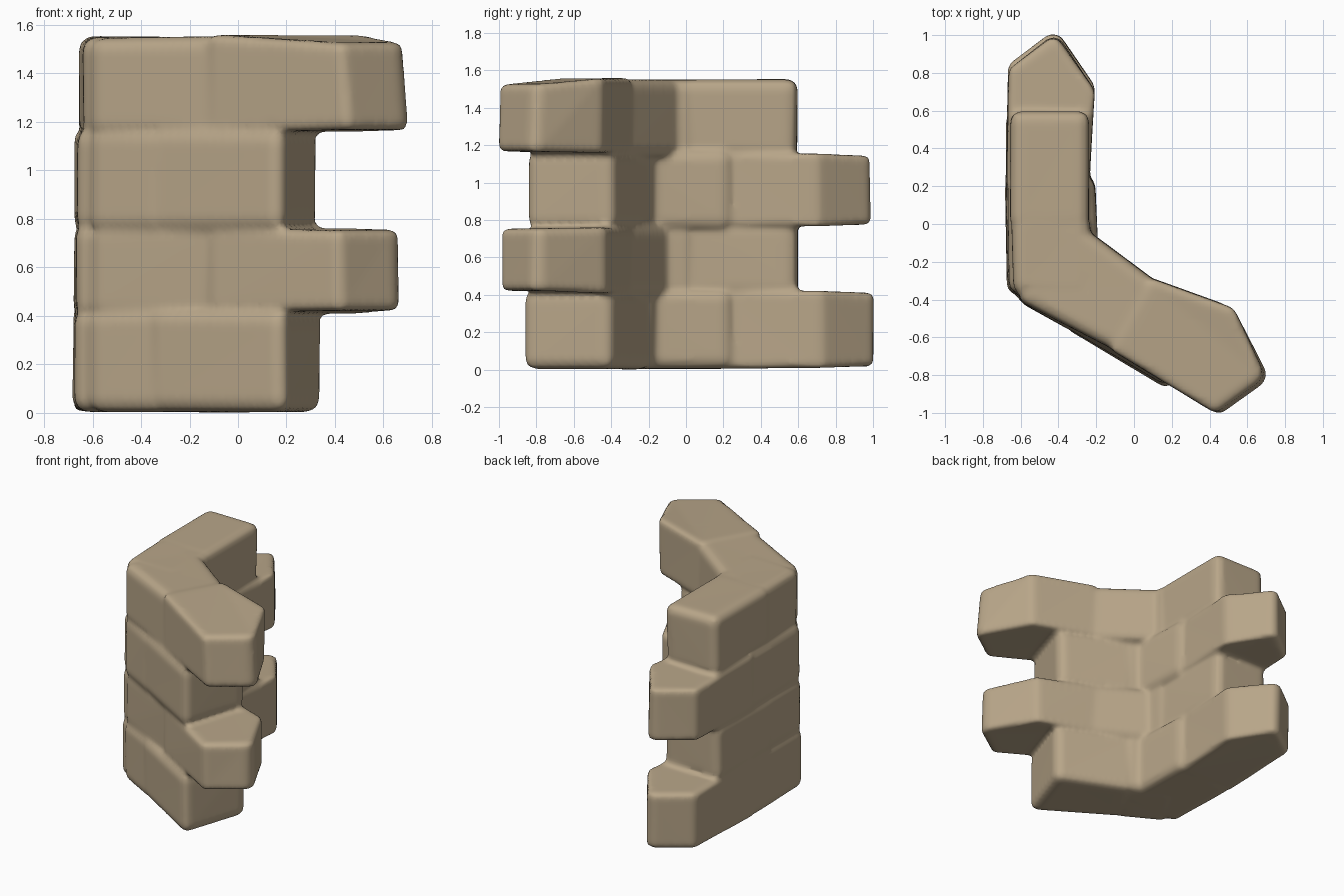
import bpy
import bmesh
import math
import random
from mathutils import Vector

random.seed(4)
if "Cube" in bpy.data.objects:
    bpy.data.objects.remove(bpy.data.objects["Cube"], do_unlink=True)

stone = bpy.data.materials.new("tan stone")
stone.use_nodes = True
colour = (0.48, 0.38, 0.25, 1)
stone.diffuse_color = colour
stone.node_tree.nodes["Principled BSDF"].inputs["Base Color"].default_value = colour

# Each arm starts at the outer corner: along = its run, across = towards the inside
corner = Vector((-0.67, -0.37, 0))
slope = math.radians(-30)
ARMS = {
    "left": (Vector((0, 1, 0)), Vector((1, 0, 0))),
    "right": (Vector((math.cos(slope), math.sin(slope), 0)),
              Vector((-math.sin(slope), math.cos(slope), 0))),
}

wall = bmesh.new()


def block(arm, run, height, outer, inner, point=None, skew=0.0, lean=0.0):
    """Add one bevelled stone; outer and inner give its sides at both ends of the run.
    point gives how far the two shoulders of a pointed end lie behind its tip."""
    along, across = ARMS[arm]
    start, end = run
    plan = [(start, outer[0]), (end, outer[1]), (end - skew, inner[1]), (start, inner[0])]
    if point:
        plan[1:3] = [(end - point[0], outer[1]), (end + 0.01, inner[1] * 0.5),
                     (end, inner[1] * 0.6), (end - point[1], inner[1])]
    stone_bm = bmesh.new()
    rings = []
    for z, inward in zip(height, (1, -1)):
        ring = []
        for s, t in plan:
            at_tip = point and s > end - 0.2
            squeeze = 0.012 * inward if at_tip else 0
            back = lean if at_tip and inward < 0 else 0
            wobble = Vector([random.uniform(-0.005, 0.005) for _ in range(3)])
            drop = Vector((0, 0, z + squeeze - back))
            spot = corner + along * (s - back) + across * t + drop
            ring.append(stone_bm.verts.new(spot + wobble))
        rings.append(ring)
    stone_bm.faces.new(rings[0])
    stone_bm.faces.new(rings[1])
    for i in range(len(plan)):
        j = (i + 1) % len(plan)
        stone_bm.faces.new((rings[0][i], rings[0][j], rings[1][j], rings[1][i]))
    bmesh.ops.recalc_face_normals(stone_bm, faces=stone_bm.faces)
    bmesh.ops.bevel(stone_bm, geom=stone_bm.edges[:], offset=0.05, segments=2,
                    profile=0.5, affect="EDGES", clamp_overlap=True)
    part = bpy.data.meshes.new("stone part")
    stone_bm.to_mesh(part)
    stone_bm.free()
    wall.from_mesh(part)
    bpy.data.meshes.remove(part)


# Four courses, the long pointed stone swapping arms each time
levels = [0.005, 0.41, 0.765, 1.155, 1.56]
bulges = [0.012, 0.005, 0.003, -0.015]
for row, bulge in enumerate(bulges):
    base, top = levels[row], levels[row + 1]
    snug = (base - (0.018 if row else 0), top + (0.018 if row < 3 else -0.01))
    free = (base, top + (0.015 if row == 0 else 0))
    if row % 2 == 0:
        # Long left arm, short right arm
        block("left", (0, 0.62), snug, (0.005 * row, -bulge), (0.49, 0.46))
        block("left", (0.56, 1.37 - 0.01 * row), free, (-bulge, 0.005), (0.43, 0.46),
              (0.16, 0.27))
        block("right", (0.05, 0.42), snug, (-0.005, 0), (0.4 - 0.01 * row, 0.43))
        block("right", (0.34, 1.0 - 0.01 * row), snug, (0, -bulge), (0.42, 0.485), skew=0.1)
    else:
        # Short left arm, long right arm
        crown = row == 3
        block("left", (0, 0.42), snug, (0.035 if crown else 0.005, -bulge),
              (0.44 if crown else 0.47, 0.44))
        block("left", (0.34, 0.965), snug, (-bulge, -bulge), (0.43, 0.43))
        block("right", (0.05, 0.68), snug, (0, 0.03), (0.52 if crown else 0.46, 0.45))
        block("right", (0.61, 1.405 if crown else 1.365), free, (0.02, 0), (0.45, 0.53),
              (0.11, 0.33), lean=0.025 if crown else 0)

mesh = bpy.data.meshes.new("stone_wall")
wall.to_mesh(mesh)
wall.free()
mesh.materials.append(stone)
obj = bpy.data.objects.new("stone_wall", mesh)
bpy.context.collection.objects.link(obj)

# Fuse the stones into one worn surface
fuse = obj.modifiers.new("fuse", "REMESH")
fuse.mode = "VOXEL"
fuse.voxel_size = 0.018
fuse.use_smooth_shade = True
worn = obj.modifiers.new("worn", "SMOOTH")
worn.factor = 0.5
worn.iterations = 4
